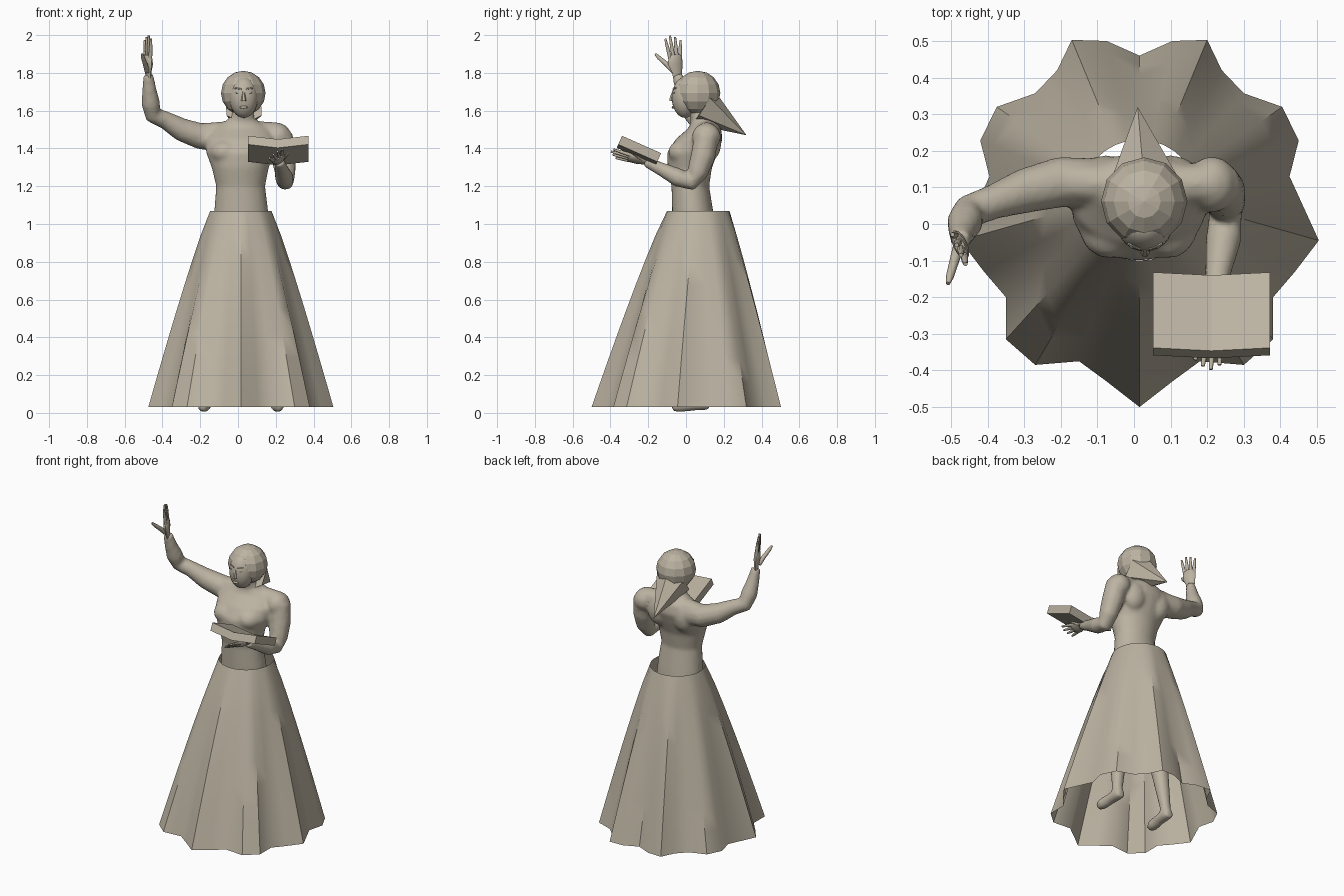
import bpy, bmesh, math
from mathutils import Vector, Matrix

if "Cube" in bpy.data.objects:
    bpy.data.objects.remove(bpy.data.objects["Cube"])

stone = bpy.data.materials.new("warm_stone")
stone.diffuse_color = (.5, .45, .36, 1)
stone.use_nodes = True
stone.node_tree.nodes["Principled BSDF"].inputs["Base Color"].default_value = stone.diffuse_color


def finish(name, bm, smooth=None):
    bmesh.ops.recalc_face_normals(bm, faces=bm.faces)
    me = bpy.data.meshes.new(name)
    bm.to_mesh(me)
    bm.free()
    me.materials.append(stone)
    ob = bpy.data.objects.new(name, me)
    bpy.context.collection.objects.link(ob)
    if smooth:
        bpy.ops.object.select_all(action='DESELECT')
        ob.select_set(True)
        bpy.context.view_layer.objects.active = ob
        bpy.ops.object.shade_smooth_by_angle(angle=math.radians(smooth))
    return ob


def bridge(bm, loops, caps=True):
    rings = [[bm.verts.new(p) for p in loop] for loop in loops]
    n = len(rings[0])
    for a, b in zip(rings, rings[1:]):
        for i in range(n):
            j = (i + 1) % n
            bm.faces.new((a[i], a[j], b[j], b[i]))
    if caps:
        bm.faces.new(rings[0][::-1])
        bm.faces.new(rings[-1])


def circle(n):
    return [(math.cos(2 * math.pi * i / n), math.sin(2 * math.pi * i / n)) for i in range(n)]


def tube(bm, pts, ref, flat=1.0, sides=12):
    """Tapered limb through (x, y, z, radius) points; flat thins it across ref."""
    c = [Vector(p[:3]) for p in pts]
    loops = []
    for i, p in enumerate(pts):
        t = (c[min(i + 1, len(c) - 1)] - c[max(i - 1, 0)]).normalized()
        u = Vector(ref)
        u = (u - t * u.dot(t)).normalized()
        v = t.cross(u)
        loops.append([c[i] + p[3] * (u * a + v * b * flat) for a, b in circle(sides)])
    bridge(bm, loops)


def ball(bm, centre, radii, seg=16, rings=10):
    m = Matrix.Translation(centre) @ Matrix.Diagonal((*radii, 1))
    bmesh.ops.create_uvsphere(bm, u_segments=seg, v_segments=rings, radius=1, matrix=m)


# body: torso, arms and legs fused into one skin
bm = bmesh.new()
torso = [(.015, .045, .84, .13, .10), (.015, .045, .95, .15, .115), (.017, .035, 1.07, .143, .109),
         (.014, .023, 1.2, .13, .10), (.012, .02, 1.3, .152, .118), (.012, .035, 1.38, .182, .135),
         (.015, .07, 1.45, .19, .124), (.02, .1, 1.51, .15, .085), (.02, .092, 1.545, .085, .065),
         (.025, .07, 1.58, .056, .056), (.03, .06, 1.66, .054, .054)]
bridge(bm, [[(x + rx * a, y + ry * b, z) for a, b in circle(24)] for x, y, z, rx, ry in torso])
# shoulder girdle and chest
tube(bm, [(-.2, .115, 1.478, .056), (.02, .105, 1.495, .056), (.22, .11, 1.48, .058)], (0, 1, 0))
for s in (-1, 1):
    ball(bm, (.012 + s * .08, -.015, 1.38), (.08, .08, .065))
    ball(bm, (.012 + s * .09, .12, 1.43), (.08, .068, .1))
tube(bm, [(-.08, .11, 1.45, .07), (-.2, .115, 1.465, .07), (-.3, .09, 1.5, .062), (-.385, .06, 1.55, .048),
          (-.45, .035, 1.578, .047), (-.462, .005, 1.64, .05), (-.47, -.025, 1.72, .037),
          (-.475, -.045, 1.79, .028)], (0, 1, 0))
ball(bm, (.213, .108, 1.462), (.07, .078, .072))
tube(bm, [(.225, .11, 1.47, .066), (.24, .09, 1.36, .066), (.25, .06, 1.27, .056), (.25, .03, 1.222, .046),
          (.245, -.04, 1.245, .05), (.23, -.13, 1.29, .037), (.22, -.215, 1.33, .027)], (1, 0, 0))
for s in (-1, 1):
    def leg(pts):
        tube(bm, [(.015 + s * x, y, z, r) for x, y, z, r in pts], (1, 0, 0))
    leg([(.07, .045, .92, .085), (.1, .035, .75, .078), (.14, .035, .5, .055),
         (.16, .065, .34, .053), (.185, .085, .1, .033), (.187, .088, .05, .034)])
    leg([(.187, .125, .042, .028), (.187, .09, .049, .036), (.19, .02, .043, .033),
         (.195, -.04, .037, .035), (.2, -.075, .033, .022)])
body = finish("body", bm)
rm = body.modifiers.new("skin", 'REMESH')
rm.mode = 'VOXEL'
rm.voxel_size = .011
rm.use_smooth_shade = True
sm = body.modifiers.new("soften", 'SMOOTH')
sm.iterations = 6


# hands with four fingers and a thumb; across runs over the knuckles
def hand(name, wrist, along, across, thumb, size):
    bm = bmesh.new()
    w, d = Vector(wrist), Vector(along).normalized()
    t, th = [(v - d * v.dot(d)).normalized() for v in (Vector(across), Vector(thumb))]

    def part(pts, side, flat=1.0, sides=8):
        tube(bm, [(*(w + size * (d * a + side * b)), size * r) for a, b, r in pts], side, flat, sides)
    part([(-.08, 0, .12), (.1, 0, .14), (.3, .02, .2), (.48, 0, .18), (.52, 0, .14)], t, .45, 12)
    for i, length in enumerate((.36, .45, .5, .44)):
        b = -.13 + .09 * i
        part([(.42, b, .05), (.5 + length * .45, b * 1.25, .045), (.5 + length, b * 1.5, .027)], t)
    part([(.12, .08, .07), (.32, .25, .06), (.5, .42, .05), (.6, .5, .028)], th)
    finish(name, bm, 50)


hand("raised_hand", (-.475, -.045, 1.785), (-.02, -.12, 1), (.45, -1, 0), (-.3, -1, 0), .215)
hand("book_hand", (.22, -.205, 1.328), (-.12, -1, .25), (.8, 0, .5), (.8, 0, .5), .2)

# face with nose, eyes, brows and lips
bm = bmesh.new()
ball(bm, (.03, -.005, 1.67), (.075, .07, .108), 24, 16)
finish("face", bm, 60)
bm = bmesh.new()
tube(bm, [(.03, -.066, 1.70, .008), (.03, -.076, 1.67, .011), (.03, -.076, 1.652, .014)], (1, 0, 0), sides=6)
ball(bm, (.03, -.066, 1.618), (.022, .01, .008), 8, 6)
for s in (-1, 1):
    ball(bm, (.03 + s * .03, -.06, 1.695), (.013, .008, .006), 8, 6)
    tube(bm, [(.03 + s * .012, -.068, 1.714, .004), (.03 + s * .048, -.054, 1.72, .004)], (0, 0, 1), sides=6)
finish("facial_features", bm, 50)

# faceted hair cap and tapering hair fall
bm = bmesh.new()
ball(bm, (.028, .062, 1.693), (.118, .12, .118), 12, 8)
finish("hair_cap", bm)
bm = bmesh.new()
base, tip = Vector((.03, .09, 1.62)), Vector((.01, .32, 1.47))
rot = (tip - base).to_track_quat('Z', 'Y').to_matrix().to_4x4()
bmesh.ops.create_cone(bm, cap_ends=True, segments=6, radius1=.108, radius2=0, depth=(tip - base).length,
                      matrix=Matrix.Translation((base + tip) / 2) @ rot)
finish("hair_fall", bm)

# pleated open skirt: round waist blending into a scalloped hem
half = [(0, -.5), (.09, -.43), (.165, -.375), (.285, -.385), (.365, -.315), (.365, -.2), (.425, -.13),
        (.49, -.045), (.41, .13), (.435, .228), (.39, .32), (.285, .357), (.225, .42), (.185, .503),
        (.09, .5), (0, .46)]
hem = half + [(-x, y) for x, y in half[-2:0:-1]]
loops = []
for k in range(9):
    t = k / 8
    f = t ** .9
    loops.append([(.015 + (1 - f) * .163 * math.sin(2 * math.pi * i / len(hem)) + f * x,
                   (1 - f) * (.065 - .165 * math.cos(2 * math.pi * i / len(hem))) + f * y,
                   1.07 - 1.04 * t) for i, (x, y) in enumerate(hem)])
bm = bmesh.new()
bridge(bm, loops, caps=False)
finish("skirt", bm, 40)

# open book tilted on the palm
bm = bmesh.new()
profile = [(-.16, .012), (0, -.008), (.16, .012), (.16, -.038), (0, -.058), (-.16, -.038)]
bridge(bm, [[(x, y, z) for x, z in profile] for y in (-.113, .113)])
book = finish("book", bm)
book.location = (.212, -.24, 1.41)
book.rotation_euler = (-math.radians(24), 0, 0)
